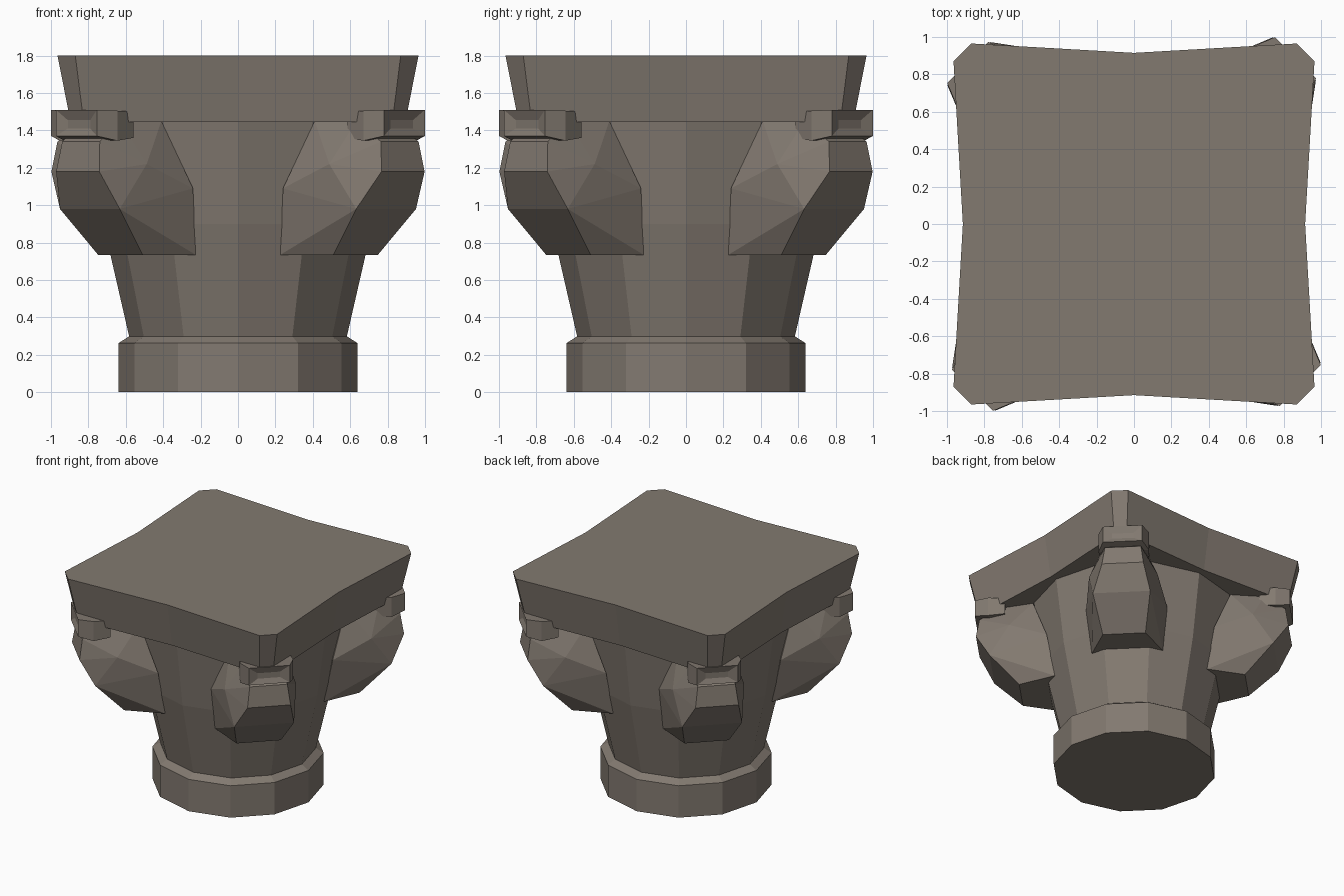
import bpy, bmesh, math

if "Cube" in bpy.data.objects:
    bpy.data.objects.remove(bpy.data.objects["Cube"])

stone = bpy.data.materials.new("warm grey stone")
stone.diffuse_color = (0.225, 0.193, 0.163, 1)
stone.use_nodes = True
stone.node_tree.nodes["Principled BSDF"].inputs["Base Color"].default_value = stone.diffuse_color


def finish(name, bm):
    bmesh.ops.recalc_face_normals(bm, faces=bm.faces)
    mesh = bpy.data.meshes.new(name)
    bm.to_mesh(mesh)
    bm.free()
    mesh.materials.append(stone)
    obj = bpy.data.objects.new(name, mesh)
    bpy.context.collection.objects.link(obj)
    return obj


def loft(name, rings):
    """Skin a stack of equal-length point rings and cap both ends."""
    bm = bmesh.new()
    vs = [[bm.verts.new(p) for p in ring] for ring in rings]
    n = len(vs[0])
    for a, b in zip(vs, vs[1:]):
        for i in range(n):
            j = (i + 1) % n
            bm.faces.new((a[i], a[j], b[j], b[i]))
    bm.faces.new(vs[0][::-1])
    bm.faces.new(vs[-1])
    return finish(name, bm)


def circle(r, z, n=12):
    return [(r * math.cos(2 * math.pi * i / n), r * math.sin(2 * math.pi * i / n), z)
            for i in range(n)]


def corner_point(angle, r, t, z):
    """Radial / tangential coordinates at a corner direction."""
    c, s = math.cos(angle), math.sin(angle)
    return (r * c - t * s, r * s + t * c, z)


# Base ring and flared bell
loft("base_ring", [circle(0.64, 0), circle(0.64, 0.262), circle(0.58, 0.30)])
loft("bell", [circle(0.58, 0.29), circle(0.72, 0.90), circle(0.80, 1.46)])


# Abacus: square slab with hollowed sides and clipped corners
def slab(z, mid, wide, narrow):
    pts = []
    for k in range(4):
        c, s = round(math.cos(k * math.pi / 2)), round(math.sin(k * math.pi / 2))
        for x, y in ((wide, -narrow), (mid, 0), (wide, narrow)):
            pts.append((x * c - y * s, x * s + y * c, z))
    return pts


loft("abacus", [slab(1.445, 0.855, 0.895, 0.825), slab(1.80, 0.915, 0.965, 0.87)])

# Corner scrolls: half-section points (radius, half width, height)
SCROLL = [(0.60, 0.28, 0.735), (0.89, 0.168, 0.735), (1.12, 0.226, 0.98),
          (1.23, 0.163, 1.18), (1.205, 0.142, 1.34), (0.96, 0.27, 1.22),
          (0.66, 0.32, 1.09), (0.78, 0.20, 1.45), (1.04, 0.145, 1.45)]
# Knobs: rings from the corner inwards to the outer end, (radius, half width, z low, z high)
KNOB = [(1.00, 0.19, 1.36, 1.50), (1.13, 0.20, 1.345, 1.505),
        (1.24, 0.155, 1.37, 1.51), (1.22, 0.085, 1.41, 1.455)]

for k, place in enumerate(("back_right", "back_left", "front_left", "front_right")):
    a = math.pi / 4 + k * math.pi / 2
    bm = bmesh.new()
    for r, w, z in SCROLL:
        for side in (-1, 1):
            shift = 0.018 if z > 1.1 and r > 1.1 else 0
            bm.verts.new(corner_point(a, r, side * w + shift, z))
    bmesh.ops.convex_hull(bm, input=bm.verts)
    finish("corner_scroll_" + place, bm)

    loft("corner_knob_" + place, [
        [corner_point(a, r, t + 0.018, z) for t, z in ((-w, lo), (w, lo), (w, hi), (-w, hi))]
        for r, w, lo, hi in KNOB])
